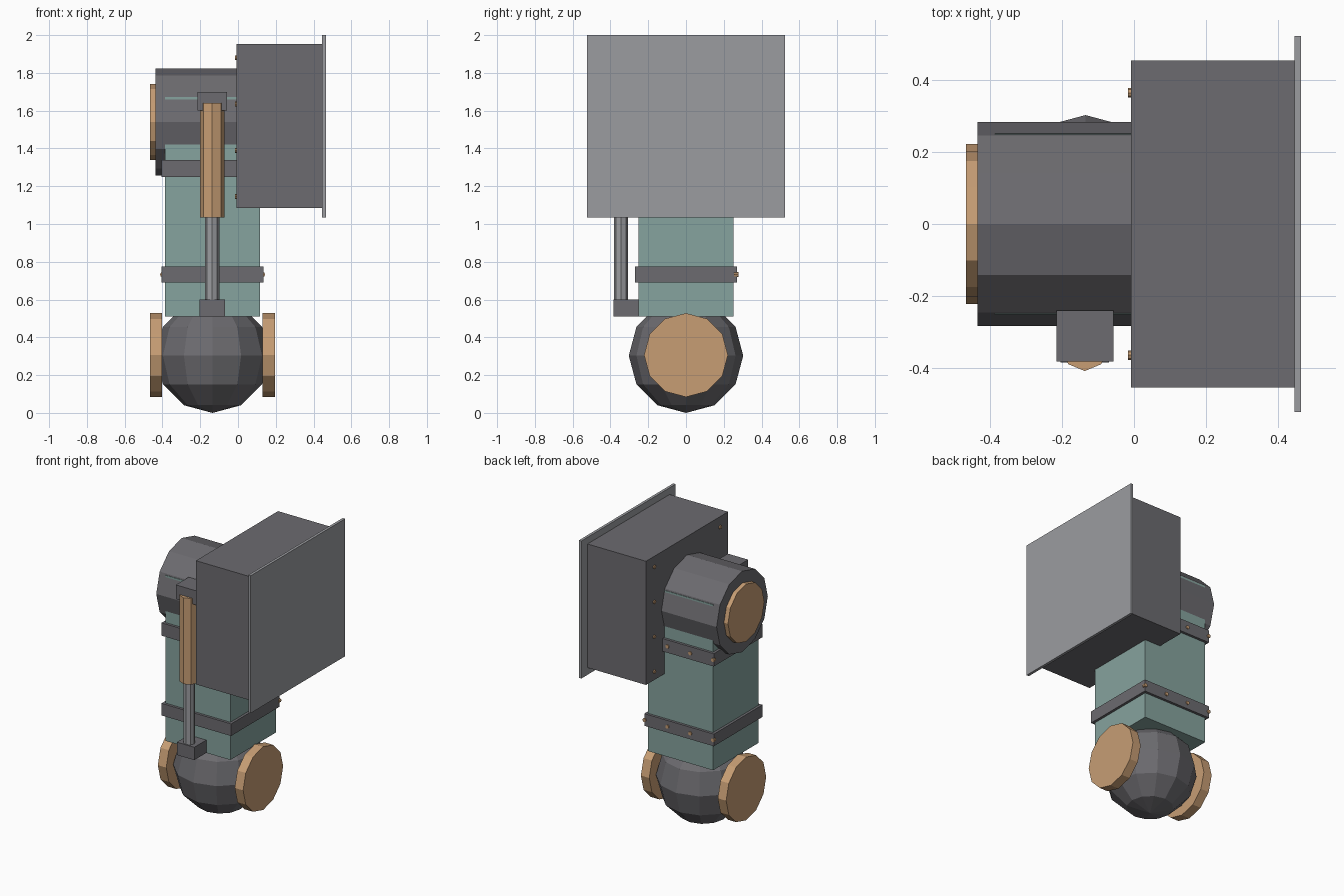
import bpy, bmesh, math
from mathutils import Matrix

if "Cube" in bpy.data.objects:
    bpy.data.objects.remove(bpy.data.objects["Cube"])


def material(name, rgb):
    m = bpy.data.materials.new(name)
    m.diffuse_color = (*rgb, 1)
    m.use_nodes = True
    m.node_tree.nodes["Principled BSDF"].inputs["Base Color"].default_value = m.diffuse_color
    return m


TEAL = material("teal", (0.239, 0.366, 0.342))
TAN = material("tan", (0.57, 0.34, 0.175))
LIGHT = material("light_grey", (0.328, 0.333, 0.352))
DARK = material("dark_grey", (0.150, 0.147, 0.160))


def finish(name, bm, mat):
    me = bpy.data.meshes.new(name)
    bm.to_mesh(me)
    bm.free()
    me.materials.append(mat)
    ob = bpy.data.objects.new(name, me)
    bpy.context.collection.objects.link(ob)
    return ob


def box(name, lo, hi, mat):
    bm = bmesh.new()
    bmesh.ops.create_cube(bm, size=1)
    for v in bm.verts:
        v.co = [l + (c + 0.5) * (h - l) for c, l, h in zip(v.co, lo, hi)]
    return finish(name, bm, mat)


def cylinder(name, axis, start, end, a, b, r, sides, mat):
    """Cylinder along an axis; a, b are the two other coordinates in xyz order."""
    bm = bmesh.new()
    bmesh.ops.create_cone(bm, cap_ends=True, segments=sides, radius1=r, radius2=r, depth=end - start)
    mid = (start + end) / 2
    if axis == "x":
        rot, loc = Matrix.Rotation(math.pi / 2, 4, "Y"), (mid, a, b)
    elif axis == "y":
        rot, loc = Matrix.Rotation(math.pi / 2, 4, "X"), (a, mid, b)
    else:
        rot, loc = Matrix.Identity(4), (a, b, mid)
    bm.transform(Matrix.Translation(loc) @ rot)
    return finish(name, bm, mat)


CX = -0.135  # centre line of the arm

# Ball joint with side discs
bm = bmesh.new()
bmesh.ops.create_uvsphere(bm, u_segments=12, v_segments=6, radius=0.303)
bm.transform(Matrix.Translation((CX, 0, 0.303)))
finish("ball_joint", bm, DARK)
cylinder("joint_disc_left", "x", -0.467, -0.402, 0, 0.306, 0.222, 12, TAN)
cylinder("joint_disc_right", "x", 0.13, 0.195, 0, 0.306, 0.222, 12, TAN)

# Arm column with bands and rivets along the back
box("arm_column", (-0.387, -0.252, 0.51), (0.117, 0.252, 1.672), TEAL)
for n, (z0, z1) in enumerate([(0.69, 0.775), (1.25, 1.34)]):
    box(f"band_{n}", (-0.405, -0.27, z0), (0.135, 0.27, z1), DARK)
    for i in range(4):
        cylinder(f"band_rivet_{n}_{i}", "y", 0.255, 0.277, -0.4 + i * 0.177, (z0 + z1) / 2, 0.013, 8, TAN)

# Shoulder drum and its end cap
cylinder("shoulder_drum", "x", -0.436, 0.0, 0, 1.54, 0.284, 12, DARK)
cylinder("drum_cap", "x", -0.467, -0.436, 0, 1.54, 0.202, 12, TAN)

# Mounting box, wall plate and rivets
box("mount_box", (-0.008, -0.455, 1.085), (0.446, 0.455, 1.953), DARK)
box("wall_plate", (0.446, -0.523, 1.035), (0.465, 0.523, 2.0), LIGHT)
for y in (-0.365, 0.365):
    for i in range(4):
        cylinder(f"mount_rivet_{i}", "x", -0.016, 0.0, y, 1.145 + i * 0.245, 0.013, 8, TAN)

# Piston on the front with its two brackets
box("piston_bracket_top", (-0.215, -0.382, 1.60), (-0.057, -0.24, 1.70), DARK)
box("piston_bracket_bottom", (-0.205, -0.385, 0.51), (-0.07, -0.24, 0.60), DARK)
cylinder("piston_sleeve", "z", 1.035, 1.64, -0.137, -0.344, 0.065, 8, TAN)
cylinder("piston_rod", "z", 0.56, 1.10, -0.137, -0.344, 0.038, 8, LIGHT)
